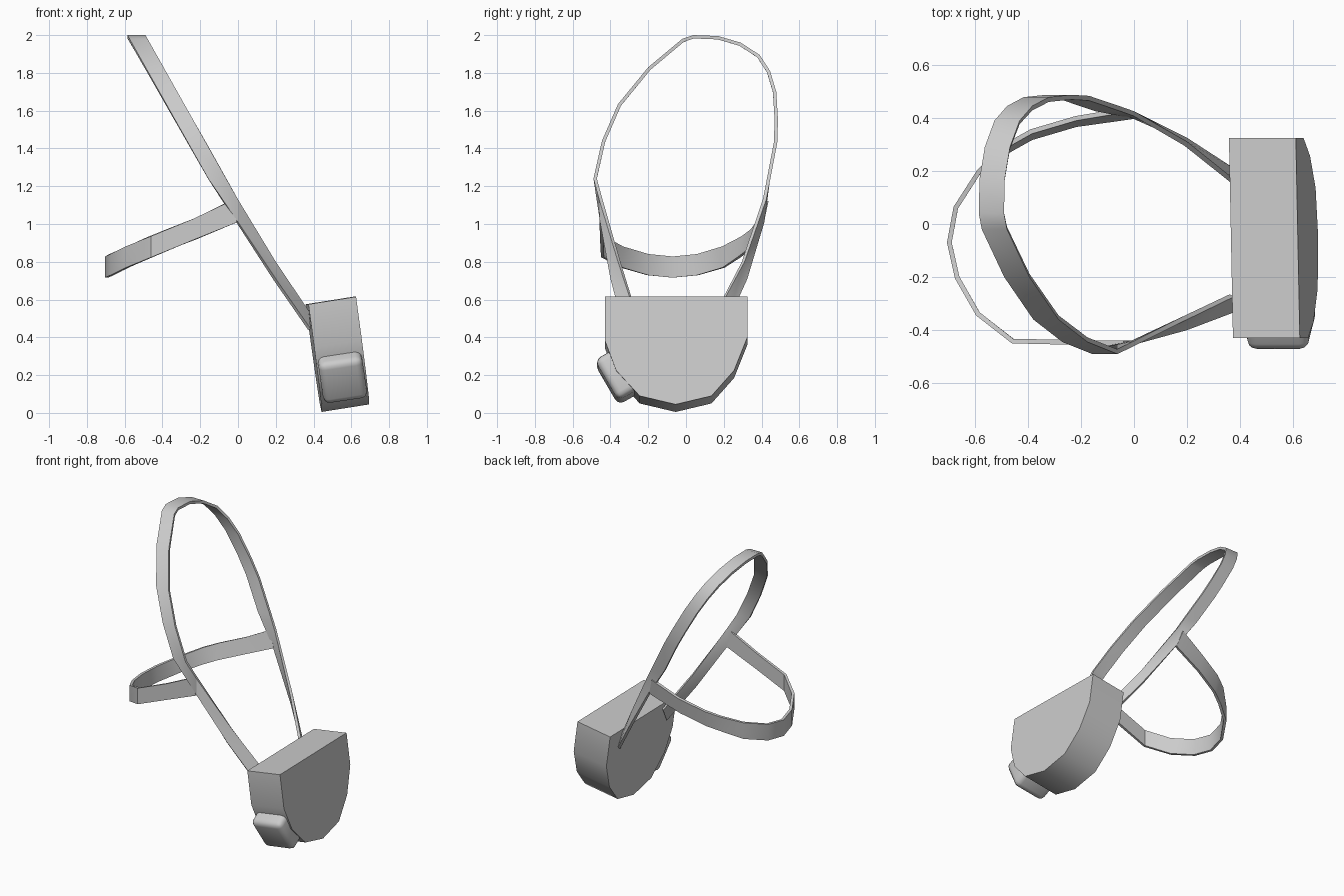
import bpy, bmesh, math
from mathutils import Matrix, Vector

if "Cube" in bpy.data.objects:
    bpy.data.objects.remove(bpy.data.objects["Cube"])

grey = bpy.data.materials.new("plain grey")
grey.diffuse_color = (0.6, 0.6, 0.6, 1)
grey.use_nodes = True
grey.node_tree.nodes["Principled BSDF"].inputs["Base Color"].default_value = grey.diffuse_color


def finish(bm, name, angle=30):
    """Turn a bmesh into a smooth-by-angle object."""
    bmesh.ops.recalc_face_normals(bm, faces=bm.faces)
    mesh = bpy.data.meshes.new(name)
    bm.to_mesh(mesh)
    bm.free()
    obj = bpy.data.objects.new(name, mesh)
    bpy.context.collection.objects.link(obj)
    mesh.materials.append(grey)
    bpy.ops.object.select_all(action='DESELECT')
    obj.select_set(True)
    bpy.context.view_layer.objects.active = obj
    bpy.ops.object.shade_smooth_by_angle(angle=math.radians(angle))
    return obj


def ribbon(name, upper, lower, thickness=0.018):
    """Closed strap between two edge lines, thickened towards the inside."""
    bm = bmesh.new()
    flat = bpy.data.meshes.new(name + "_flat")
    n = len(upper)
    faces = [(i, i + 1, n + i + 1, n + i) for i in range(n - 1)]
    flat.from_pydata(upper + lower, [], faces)
    obj = bpy.data.objects.new(name + "_flat", flat)
    bpy.context.collection.objects.link(obj)
    mod = obj.modifiers.new("thickness", 'SOLIDIFY')
    mod.thickness = thickness
    mod.offset = -1
    graph = bpy.context.evaluated_depsgraph_get()
    bm.from_mesh(obj.evaluated_get(graph).to_mesh())
    bpy.data.objects.remove(obj)
    return finish(bm, name)


# Half-round body, leaning back and extruded through its thickness
profile = [(-0.43, 0.615), (0.325, 0.615), (0.325, 0.40), (0.255, 0.225),
           (0.135, 0.09), (-0.055, 0.045), (-0.245, 0.09), (-0.37, 0.225),
           (-0.43, 0.385)]
bm = bmesh.new()
front = bm.faces.new([bm.verts.new((0.625 + (0.615 - z) * 0.135 - 0.02 * (y + 0.43), y, z))
                      for y, z in profile])
ext = bmesh.ops.extrude_face_region(bm, geom=[front], use_keep_orig=True)
bmesh.ops.translate(bm, vec=(-0.252, 0, -0.04),
                    verts=[v for v in ext["geom"] if isinstance(v, bmesh.types.BMVert)])
finish(bm, "body", 40)

# Rounded knob on the lower curve of the body
bm = bmesh.new()
bmesh.ops.create_cube(bm, size=1)
bmesh.ops.scale(bm, vec=(0.235, 0.20, 0.25), verts=bm.verts)
bmesh.ops.bevel(bm, geom=bm.edges[:], offset=0.035, segments=3, profile=0.5, affect='EDGES')
bm.transform(Matrix.Translation((0.55, -0.334, 0.21))
             @ Matrix.Rotation(math.radians(-8.5), 4, 'Y')
             @ Matrix.Rotation(math.radians(30), 4, 'X'))
finish(bm, "knob", 40)

# Large loop strap: an arch extruded sideways, with twisted lower legs
arch = [(-0.49, 1.24), (-0.445, 1.44), (-0.36, 1.635), (-0.2, 1.83), (-0.02, 1.98),
        (0.04, 2.0), (0.17, 1.995), (0.29, 1.96), (0.39, 1.895), (0.445, 1.81),
        (0.478, 1.7), (0.487, 1.55), (0.483, 1.43), (0.443, 1.22)]
mid_u = [(-0.49 + (2 - z) * 0.563, y, z) for y, z in arch]
mid_l = [(x - 0.095, y, z) for x, y, z in mid_u]
upper = ([(0.375, -0.275, 0.54), (0.2, -0.36, 0.80), (0.0, -0.46, 1.13)] + mid_u
         + [(0.0, 0.425, 1.13), (0.2, 0.31, 0.80), (0.375, 0.17, 0.54)])
lower = ([(0.385, -0.33, 0.445), (0.2, -0.40, 0.71), (0.0, -0.455, 1.01)] + mid_l
         + [(0.0, 0.415, 1.01), (0.2, 0.325, 0.71), (0.385, 0.205, 0.445)])
ribbon("loop_strap", upper, lower)

# Rear strap: upright band that slopes down away from the loop
path = [(-0.02, -0.458, 1.065), (-0.24, -0.455, 0.97), (-0.46, -0.45, 0.88),
        (-0.595, -0.345, 0.825), (-0.675, -0.205, 0.785), (-0.705, -0.07, 0.772),
        (-0.68, 0.065, 0.785), (-0.59, 0.205, 0.825), (-0.48, 0.295, 0.875),
        (-0.39, 0.345, 0.91), (-0.22, 0.395, 0.975), (-0.02, 0.425, 1.065)]
half = 0.056
top_edge = [(x - 0.02 * (x > -0.1), y + 0.012 * (y > 0.25), z + half) for x, y, z in path]
low_edge = [(x + 0.015 * (x > -0.1), y - 0.012 * (y > 0.25), z - half) for x, y, z in path]
ribbon("rear_strap", top_edge, low_edge)
